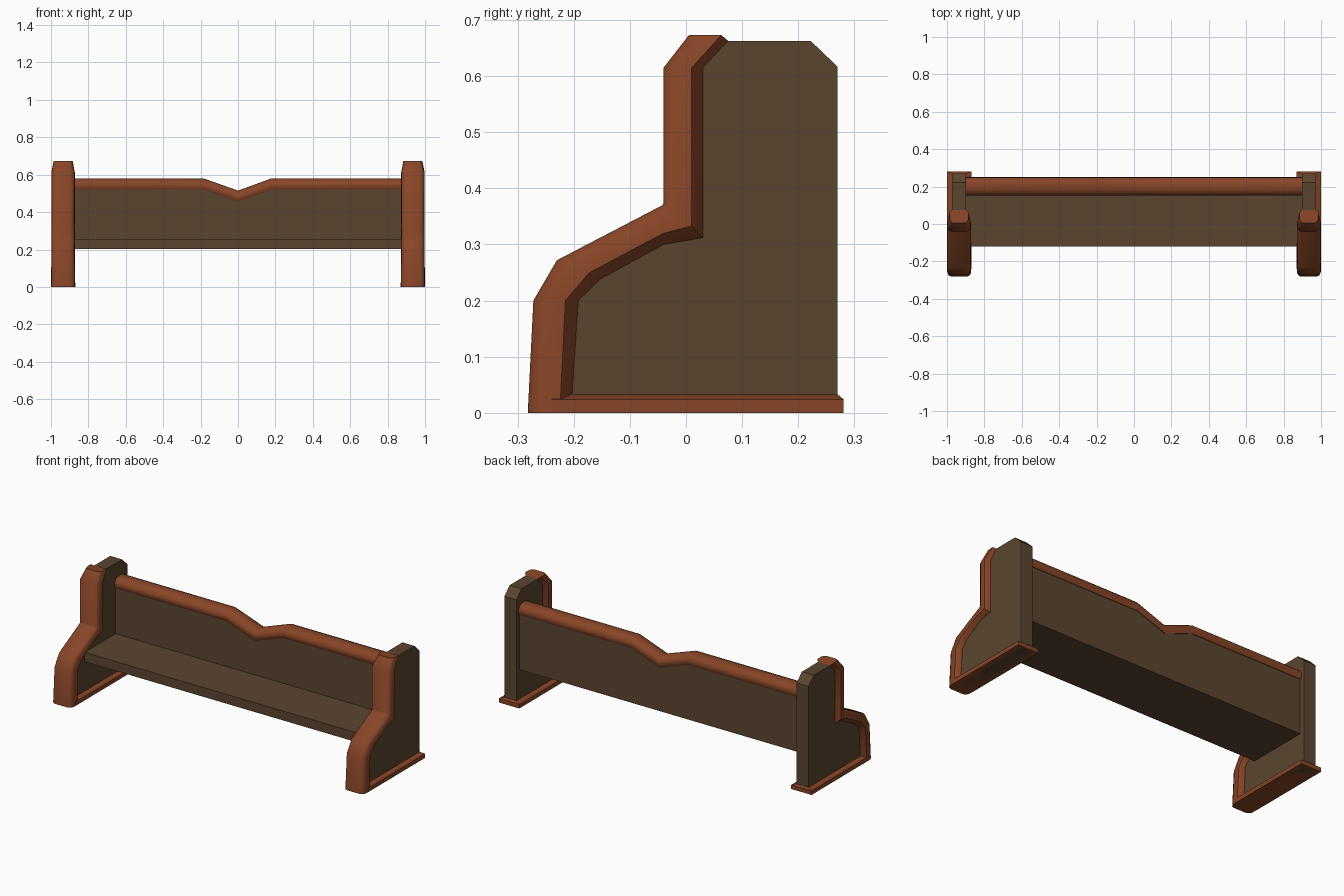
import bpy, bmesh, math

if "Cube" in bpy.data.objects:
    bpy.data.objects.remove(bpy.data.objects["Cube"])


def material(name, rgb):
    m = bpy.data.materials.new(name)
    m.diffuse_color = (*rgb, 1)
    m.use_nodes = True
    m.node_tree.nodes["Principled BSDF"].inputs["Base Color"].default_value = m.diffuse_color
    return m


RED = material("red brown wood", (0.245, 0.060, 0.020))
DARK = material("dark brown wood", (0.104, 0.060, 0.028))


def loft(name, rings, mat, smooth=None):
    """Skin closed rings of equal length and cap both ends."""
    bm = bmesh.new()
    rows = [[bm.verts.new(p) for p in r] for r in rings]
    n = len(rows[0])
    for a, b in zip(rows, rows[1:]):
        for i in range(n):
            j = (i + 1) % n
            bm.faces.new((a[i], a[j], b[j], b[i]))
    bm.faces.new(rows[0][::-1])
    bm.faces.new(rows[-1])
    bmesh.ops.recalc_face_normals(bm, faces=bm.faces[:])
    me = bpy.data.meshes.new(name)
    bm.to_mesh(me)
    bm.free()
    ob = bpy.data.objects.new(name, me)
    bpy.context.collection.objects.link(ob)
    me.materials.append(mat)
    if smooth:
        bpy.ops.object.select_all(action='DESELECT')
        bpy.context.view_layer.objects.active = ob
        ob.select_set(True)
        bpy.ops.object.shade_smooth_by_angle(angle=math.radians(smooth))
    return ob


# (y, z) lines of the front trim: outer face, side edge, inner edge on the panel
outer = [(-.282, 0), (-.272, .2), (-.23, .272), (-.042, .370), (-.04, .374),
         (-.04, .615), (.005, .673)]
side = [(-.225, 0), (-.215, .2), (-.172, .25), (-.04, .32), (.01, .333),
        (.01, .615), (.063, .673)]
inner = [(-.205, 0), (-.192, .2), (-.153, .238), (-.04, .30), (.03, .312),
         (.03, .615), (.075, .663)]
panel = inner + [(.222, .663), (.27, .617), (.27, 0)]
section = [(0, .040), (.12, .054), (.35, .062), (1, .0635)]  # (depth, half width)
HALF = .038

for s, label in ((-1, "left"), (1, "right")):
    cx = s * .935
    # End panel
    loft(label + "_end_panel",
         [[(cx + d, y, z) for y, z in panel] for d in (-HALF, HALF)], DARK)
    # Rounded front trim
    rings = []
    for k, (o, e, i) in enumerate(zip(outer, side, inner)):
        w = .8 if k == len(outer) - 1 else (1.02 if k == 0 else .98)
        half = [(h * w, o[0] + (e[0] - o[0]) * t, o[1] + (e[1] - o[1]) * t)
                for t, h in section] + [(HALF, i[0], i[1])]
        rings.append([(cx + x, y, z) for x, y, z in half] +
                     [(cx - x, y, z) for x, y, z in reversed(half)])
    loft(label + "_front_trim", rings, RED, 45)
    # Base moulding with a sloped top edge
    loft(label + "_base",
         [[(cx - w, -.24, z), (cx + w, -.24, z), (cx + w, y, z), (cx - w, y, z)]
          for w, y, z in ((.065, .281, 0), (.065, .281, .024), (HALF, .27, .033))],
         RED)

# Seat board
loft("seat", [[(x, -.12, .202), (x, .165, .202), (x, .165, .256), (x, -.12, .256)]
              for x in (-.91, .91)], DARK)

# Back board and top rail share the dipped line along x
dip = [(-.91, .52), (-.183, .52), (0, .455), (.178, .52), (.91, .52)]
loft("back_board", [[(x, .163, .202), (x, .24, .202), (x, .24, z + .02), (x, .163, z + .02)]
                    for x, z in dip], DARK)
rail = [(.160, 0), (.152, .014), (.153, .034), (.168, .053), (.190, .060),
        (.215, .060), (.236, .053), (.249, .034), (.250, .014), (.243, 0)]
loft("top_rail", [[(x, y, z + h) for y, h in rail] for x, z in dip], RED, 45)
